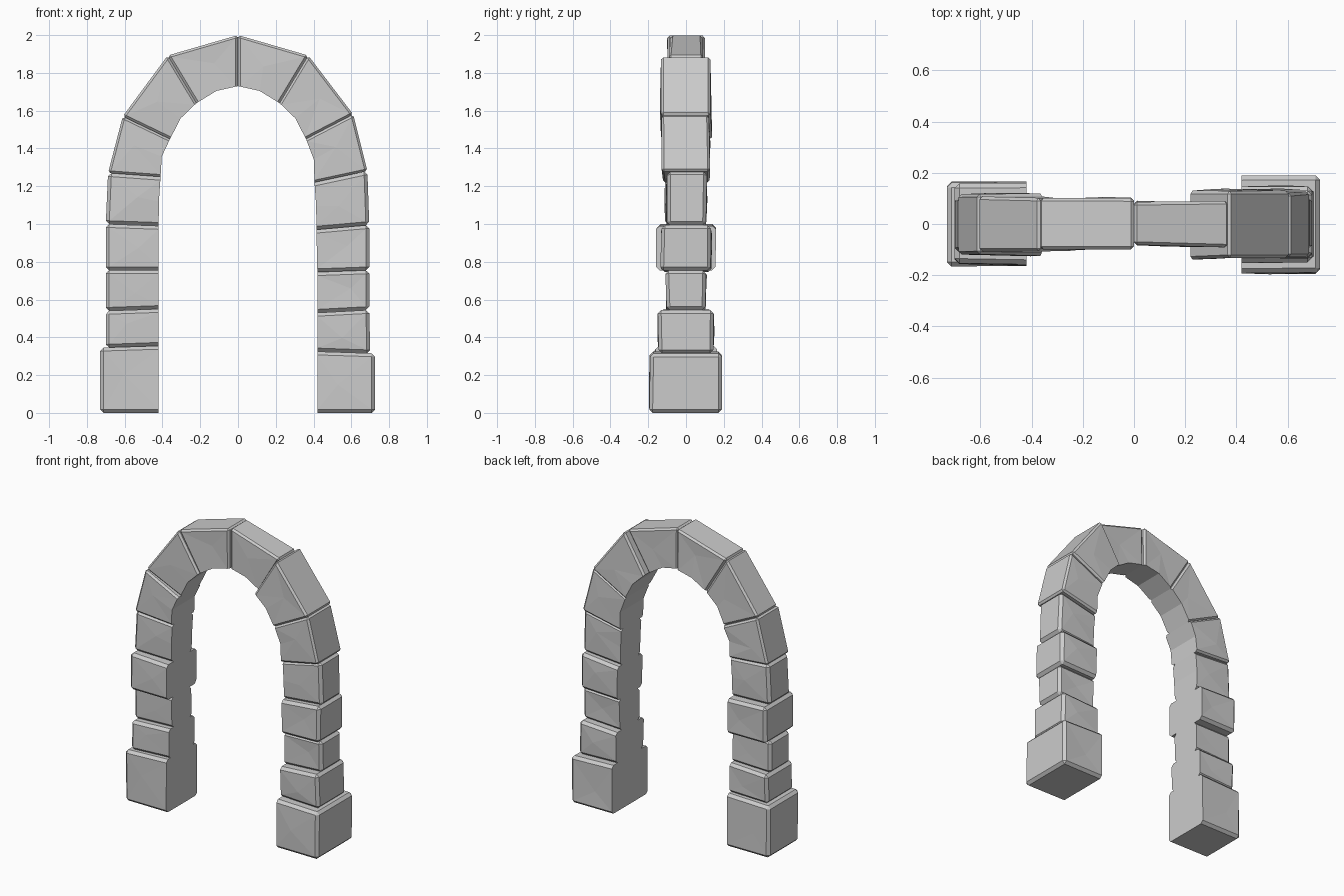
import bpy, bmesh, random
from mathutils import Vector

if "Cube" in bpy.data.objects:
    bpy.data.objects.remove(bpy.data.objects["Cube"])

random.seed(7)

# Joint lines per side, ground to keystone: inner x, inner z, outer x, outer z
LEFT_JOINTS = [(.42, 0, .70, 0), (.42, .355, .70, .345), (.42, .55, .70, .54),
               (.42, .755, .70, .755), (.42, .99, .70, 1.0), (.41, 1.25, .688, 1.27),
               (.36, 1.45, .61, 1.57), (.22, 1.64, .372, 1.892), (0, 1.73, 0, 2.0)]
RIGHT_JOINTS = [(.42, 0, .70, 0), (.42, .325, .70, .315), (.42, .53, .695, .545),
                (.42, .745, .695, .755), (.415, .97, .695, .995), (.405, 1.22, .685, 1.28),
                (.36, 1.45, .61, 1.58), (.22, 1.64, .372, 1.892), (0, 1.73, 0, 2.0)]

# Per stone: half depth, extra outward thickness
LEFT_STONES = [(.167, .03), (.14, 0), (.108, 0), (.157, 0), (.11, 0),
               (.122, 0), (.105, 0), (.102, 0)]
RIGHT_STONES = [(.195, .026), (.15, 0), (.108, 0), (.135, 0), (.108, 0),
                (.127, 0), (.135, 0), (.088, 0)]


def stone(name, side, low, high, depth, outset, chamfer):
    """One chamfered, slightly uneven block between two joint lines."""
    inner_low, inner_high = Vector((low[0], low[1])), Vector((high[0], high[1]))
    outer_low = Vector((low[2] + outset, low[3]))
    outer_high = Vector((high[2] + outset, high[3]))
    inner = [inner_low, inner_high]
    if high[1] > 1.1:  # curved underside of the arch
        mid = (inner_low + inner_high) / 2
        push = .02 if high[1] > 1.3 else .004
        inner.insert(1, mid + (mid - Vector((0, 1.2))).normalized() * push)
    outline = inner + [outer_high, outer_low]
    n, k = len(outline), len(inner)

    bm = bmesh.new()
    rings = []
    for s in (-1, 1):
        rings.append([])
        for i, p in enumerate(outline):
            d = depth + random.uniform(-.007, .004)
            rings[-1].append(bm.verts.new((side * p.x, s * d, p.y)))
    soffit = set(rings[0][:k] + rings[1][:k])
    bm.faces.new(rings[0])
    bm.faces.new(rings[1][::-1])
    for i in range(n):
        j = (i + 1) % n
        bm.faces.new((rings[0][j], rings[0][i], rings[1][i], rings[1][j]))
    bmesh.ops.recalc_face_normals(bm, faces=bm.faces[:])

    # Chamfer everything except the flush inner side
    edges = [e for e in bm.edges if not (e.verts[0] in soffit and e.verts[1] in soffit)]
    bmesh.ops.bevel(bm, geom=edges, offset=chamfer, segments=1, profile=.5,
                    affect='EDGES', clamp_overlap=True)

    # Rough facets on the front, back and outer faces
    big = [f for f in bm.faces if abs(f.normal.y) > .9 and f.calc_area() > .01]
    for v in bmesh.ops.poke(bm, faces=big)['verts']:
        v.co += Vector((random.uniform(-.05, .05), random.uniform(-.005, .005),
                        random.uniform(-.04, .04)))
    bmesh.ops.recalc_face_normals(bm, faces=bm.faces[:])
    mesh = bpy.data.meshes.new(name)
    bm.to_mesh(mesh)
    bm.free()
    bpy.context.collection.objects.link(bpy.data.objects.new(name, mesh))


# Both legs and arch halves
PARTS = ["base", "leg_stone_1", "leg_stone_2", "leg_stone_3", "leg_stone_4",
         "arch_springer", "arch_haunch", "arch_crown"]
for label, side, joints, stones in (("left", -1, LEFT_JOINTS, LEFT_STONES),
                                    ("right", 1, RIGHT_JOINTS, RIGHT_STONES)):
    for i, part in enumerate(PARTS):
        depth, outset = stones[i]
        stone(f"{label}_{part}", side, joints[i], joints[i + 1], depth, outset,
              .018 if i < 5 else .012)
